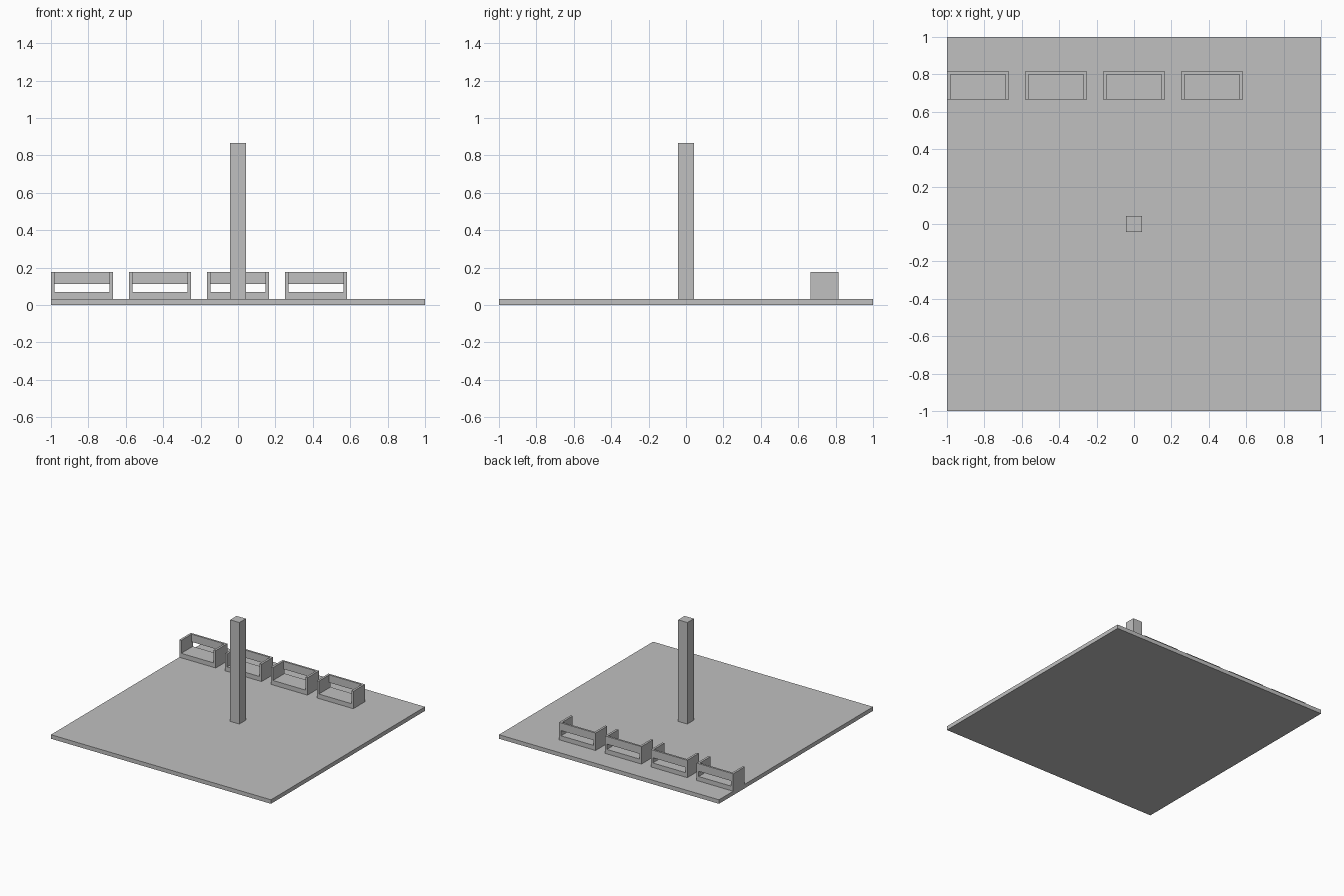
import bpy, bmesh

if "Cube" in bpy.data.objects:
    bpy.data.objects.remove(bpy.data.objects["Cube"])

grey = bpy.data.materials.new("plain_grey")
grey.diffuse_color = (0.527, 0.527, 0.527, 1)
grey.use_nodes = True
grey.node_tree.nodes["Principled BSDF"].inputs["Base Color"].default_value = grey.diffuse_color


def finish(name, bm):
    bmesh.ops.recalc_face_normals(bm, faces=bm.faces)
    mesh = bpy.data.meshes.new(name)
    bm.to_mesh(mesh)
    bm.free()
    mesh.materials.append(grey)
    obj = bpy.data.objects.new(name, mesh)
    bpy.context.collection.objects.link(obj)
    return obj


def box(name, lo, hi):
    bm = bmesh.new()
    bmesh.ops.create_cube(bm, size=1)
    for v in bm.verts:
        v.co = [(a + b) / 2 + c * (b - a) for a, b, c in zip(lo, hi, v.co)]
    return finish(name, bm)


def extrude_y(name, profile, y0, y1):
    bm = bmesh.new()
    face = bm.faces.new([bm.verts.new((x, y0, z)) for x, z in profile])
    new = bmesh.ops.extrude_face_region(bm, geom=[face])["geom"]
    verts = [g for g in new if isinstance(g, bmesh.types.BMVert)]
    bmesh.ops.translate(bm, verts=verts, vec=(0, y1 - y0, 0))
    return finish(name, bm)


# Ground slab and central post
BASE = 0.033
box("ground_slab", (-1, -1, 0), (1, 1, BASE))
box("central_post", (-0.042, -0.042, BASE), (0.042, 0.042, 0.867))

# Row of benches: solid seat with two side panels, and a raised back rail
WIDTH, WALL, PITCH = 0.331, 0.018, 0.417
SEAT, RAIL, TOP = 0.07, 0.113, 0.176
FRONT, BACK = 0.666, 0.816
for i in range(4):
    a = -1 + i * PITCH
    b = a + WIDTH
    profile = [(a, BASE), (b, BASE), (b, TOP), (b - WALL, TOP),
               (b - WALL, SEAT), (a + WALL, SEAT), (a + WALL, TOP), (a, TOP)]
    extrude_y(f"bench_seat_and_sides_{i + 1}", profile, FRONT, BACK)
    box(f"bench_back_rail_{i + 1}", (a + WALL, BACK - 0.016, RAIL),
        (b - WALL, BACK, TOP))
